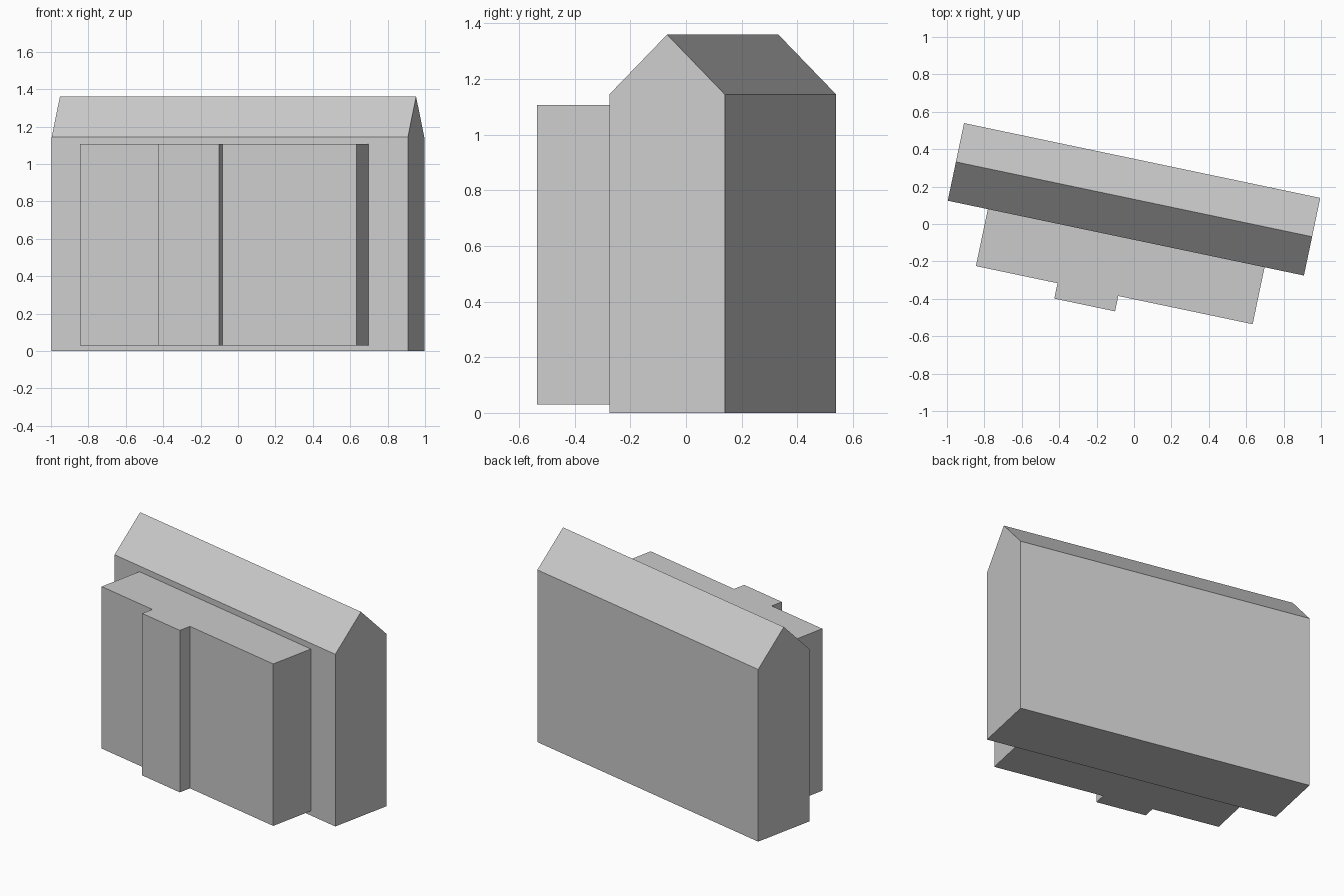
import bpy, bmesh, math
from mathutils import Matrix, Vector

cube = bpy.data.objects.get("Cube")
if cube:
    bpy.data.objects.remove(cube, do_unlink=True)

# One plain grey for the whole building
grey = bpy.data.materials.new("plain grey")
grey.use_nodes = True
colour = (0.6, 0.6, 0.6, 1)
grey.diffuse_color = colour
grey.node_tree.nodes["Principled BSDF"].inputs["Base Color"].default_value = colour

# The building is turned slightly in plan
PLACE = Matrix.Translation((0, 0.132, 0)) @ Matrix.Rotation(math.radians(-11.86), 4, 'Z')


def prism(name, profile, sweep):
    """Extrude a closed profile along a vector into a solid."""
    bm = bmesh.new()
    face = bm.faces.new([bm.verts.new(p) for p in profile])
    ext = bmesh.ops.extrude_face_region(bm, geom=[face], use_keep_orig=True)
    moved = [g for g in ext["geom"] if isinstance(g, bmesh.types.BMVert)]
    bmesh.ops.translate(bm, verts=moved, vec=Vector(sweep))
    bmesh.ops.recalc_face_normals(bm, faces=bm.faces)
    mesh = bpy.data.meshes.new(name)
    bm.to_mesh(mesh)
    bm.free()
    mesh.materials.append(grey)
    obj = bpy.data.objects.new(name, mesh)
    obj.matrix_world = PLACE
    bpy.context.collection.objects.link(obj)
    return obj


# Long gabled house: pentagon gable swept along its length
half_len, half_wid, eave, ridge = 0.973, 0.212, 1.145, 1.36
gable = [(-half_wid, 0), (half_wid, 0), (half_wid, eave), (0, ridge), (-half_wid, eave)]
prism("gabled_house", [(-half_len, y, z) for y, z in gable], (2 * half_len, 0, 0))

# Flat-topped front extension with a projecting bay, swept upwards
left, right, front = -0.754, 0.758, -0.523
bay_left, bay_right, bay_front = -0.308, 0.024, -0.607
base, top = 0.03, 1.107
plan = [(left, -half_wid), (left, front), (bay_left, front), (bay_left, bay_front),
        (bay_right, bay_front), (bay_right, front), (right, front), (right, -half_wid)]
prism("front_extension", [(x, y, base) for x, y in plan], (0, 0, top - base))
